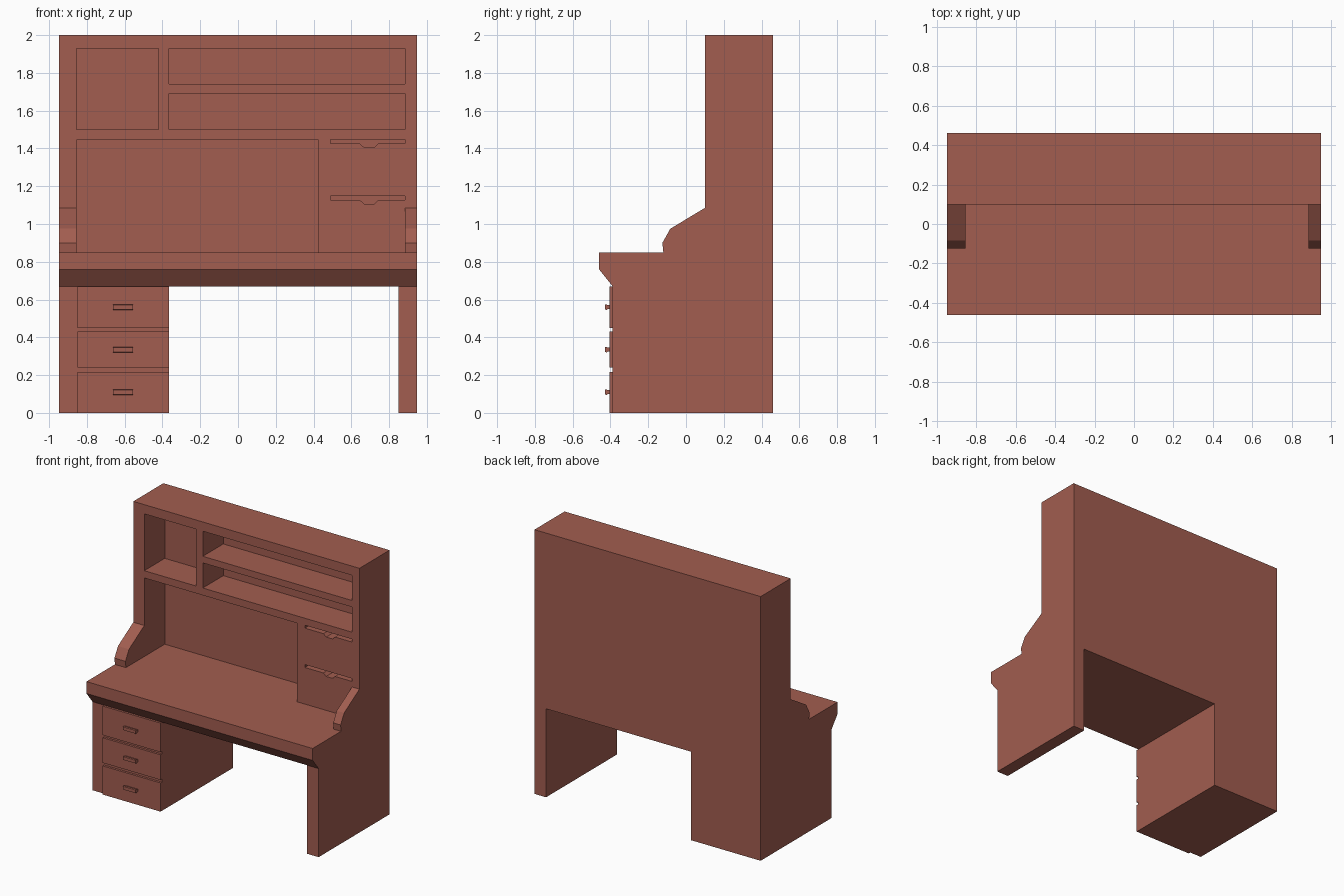
import bpy, bmesh
from mathutils import Vector

if "Cube" in bpy.data.objects:
    bpy.data.objects.remove(bpy.data.objects["Cube"])

wood = bpy.data.materials.new("red brown wood")
wood.diffuse_color = (0.36, 0.11, 0.08, 1)
wood.use_nodes = True
wood.node_tree.nodes["Principled BSDF"].inputs["Base Color"].default_value = wood.diffuse_color


def prism(name, pts, a, b, axis):
    """Extrude a profile from a to b. axis X: pts are (y, z); axis Y: pts are (x, z)."""
    def place(p, t):
        return (t, p[0], p[1]) if axis == 'X' else (p[0], t, p[1])
    bm = bmesh.new()
    lo = [bm.verts.new(place(p, a)) for p in pts]
    hi = [bm.verts.new(place(p, b)) for p in pts]
    n = len(pts)
    bm.faces.new(lo)
    bm.faces.new(hi)
    for i in range(n):
        j = (i + 1) % n
        bm.faces.new((lo[i], lo[j], hi[j], hi[i]))
    bmesh.ops.recalc_face_normals(bm, faces=bm.faces)
    me = bpy.data.meshes.new(name)
    bm.to_mesh(me)
    bm.free()
    me.materials.append(wood)
    ob = bpy.data.objects.new(name, me)
    bpy.context.collection.objects.link(ob)
    return ob


def box(name, x0, x1, y0, y1, z0, z1):
    return prism(name, [(x0, z0), (x1, z0), (x1, z1), (x0, z1)], y0, y1, 'Y')


def cut(ob, cutter):
    """Subtract the cutter from the object and remove it."""
    mod = ob.modifiers.new("cut", 'BOOLEAN')
    mod.operation = 'DIFFERENCE'
    mod.solver = 'EXACT'
    mod.object = cutter
    bpy.context.view_layer.update()
    dg = bpy.context.evaluated_depsgraph_get()
    me = bpy.data.meshes.new_from_object(ob.evaluated_get(dg))
    ob.modifiers.clear()
    ob.data = me
    bpy.data.objects.remove(cutter)


W = 0.947              # half width
XL, XR = -0.855, 0.885  # inner faces of the side panels
TOP, UNDER = 0.85, 0.67  # desktop and its underside
FRONT, BACK = 0.10, 0.345  # hutch front and back of its recesses
PED = -0.365           # right face of the drawer pedestal

# Whole desk from its side silhouette, including curved brackets
desk = prism("desk_body", [
    (0.46, 0), (0.46, 2), (FRONT, 2), (FRONT, 1.085), (-0.083, 0.975),
    (-0.125, 0.90), (-0.12, TOP), (-0.46, TOP), (-0.46, 0.76),
    (-0.388, UNDER), (-0.388, 0)], -W, W, 'X')

# Space between the brackets, and the knee hole
cut(desk, box("cutter", XL, XR, -0.3, FRONT, TOP, 1.3))
cut(desk, box("cutter", PED, 0.85, -0.7, 0.7, -0.2, UNDER))

# Hutch openings: work area, square cubby, two long shelves
for x0, x1, z0, z1 in [(XL, 0.425, TOP, 1.445), (XL, -0.42, 1.5, 1.93),
                       (PED, XR, 1.5, 1.69), (PED, XR, 1.74, 1.93)]:
    cut(desk, box("cutter", x0, x1, 0.0, BACK, z0, z1))

# Thin slots with a finger notch
for z in (1.425, 1.127):
    cut(desk, prism("cutter", [
        (0.49, z + 0.022), (XR, z + 0.022), (XR, z), (0.742, z),
        (0.722, z - 0.02), (0.668, z - 0.02), (0.645, z), (0.49, z)],
        0.0, BACK, 'Y'))

# Drawer fronts with tapered handles
for i, (z0, z1, hz) in enumerate([(0, 0.217, 0.11), (0.24, 0.43, 0.335),
                                  (0.45, UNDER, 0.56)]):
    box(f"drawer_front_{i + 1}", -0.85, PED, -0.405, -0.387, z0, z1)
    prism(f"drawer_handle_{i + 1}", [
        (-0.404, hz - 0.010), (-0.415, hz - 0.010), (-0.420, hz - 0.015),
        (-0.430, hz - 0.012), (-0.430, hz + 0.012), (-0.420, hz + 0.015),
        (-0.415, hz + 0.010), (-0.404, hz + 0.010)], -0.662, -0.556, 'X')
